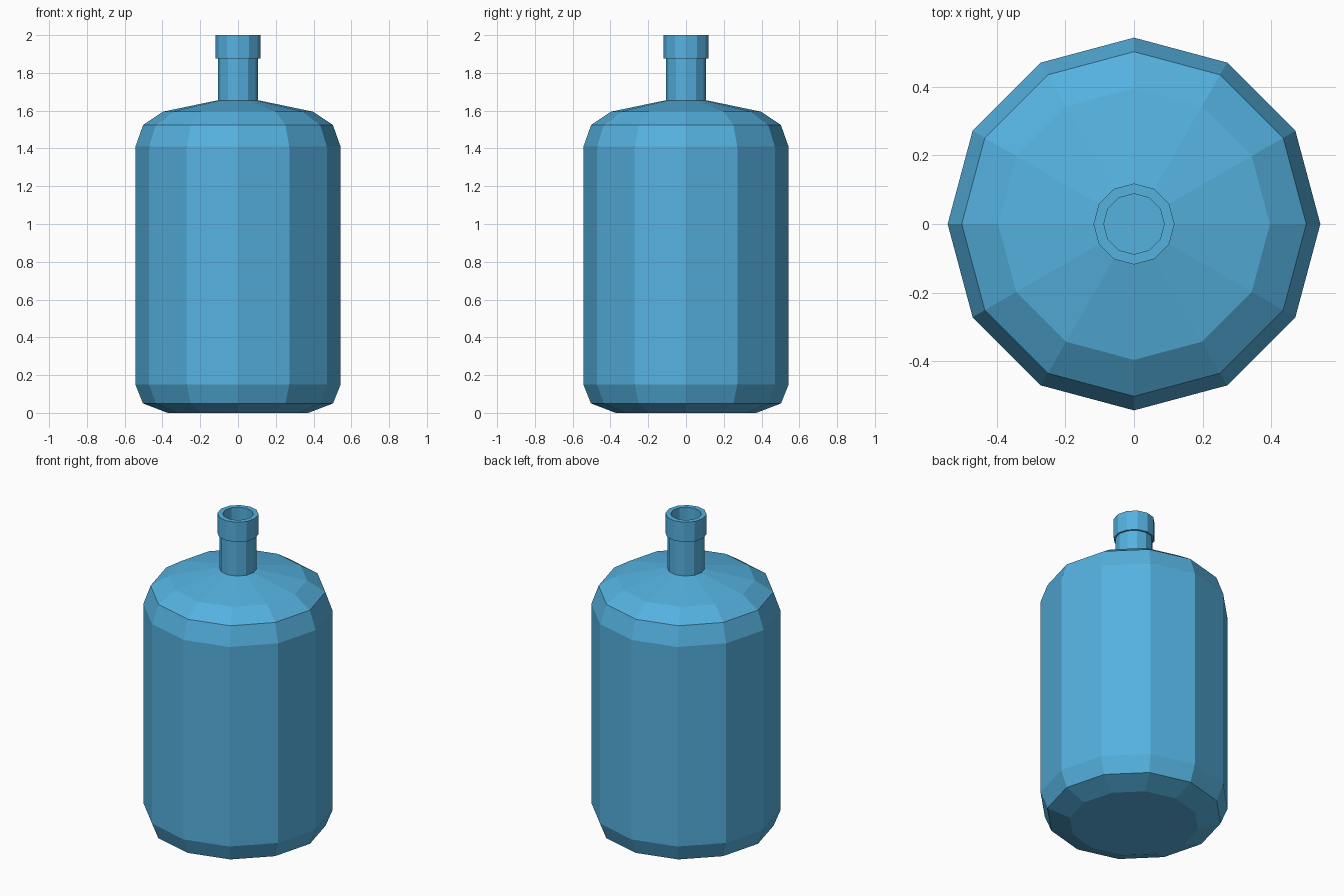
import bpy, bmesh
from math import cos, sin, tau

cube = bpy.data.objects.get("Cube")
if cube:
    bpy.data.objects.remove(cube, do_unlink=True)

SIDES = 12

blue = bpy.data.materials.new("water_blue")
blue.use_nodes = True
colour = (0.09, 0.44, 0.74, 1)
blue.diffuse_color = colour
blue.node_tree.nodes["Principled BSDF"].inputs["Base Color"].default_value = colour


def lathe(name, profile):
    """Spin a (radius, height) profile into a faceted solid, closed at both ends."""
    bm = bmesh.new()
    rings = [[bm.verts.new((r * cos(tau * i / SIDES), r * sin(tau * i / SIDES), z))
              for i in range(SIDES)] for r, z in profile]
    for low, high in zip(rings, rings[1:]):
        for i in range(SIDES):
            j = (i + 1) % SIDES
            bm.faces.new((low[i], low[j], high[j], high[i]))
    bm.faces.new(rings[0][::-1])
    bm.faces.new(rings[-1])
    mesh = bpy.data.meshes.new(name)
    bm.to_mesh(mesh)
    bm.free()
    mesh.materials.append(blue)
    obj = bpy.data.objects.new(name, mesh)
    bpy.context.collection.objects.link(obj)
    return obj


# Base, straight wall, shoulder, neck, collar, then down inside the mouth
lathe("bottle", [
    (0.372, 0), (0.503, 0.05), (0.543, 0.15),
    (0.543, 1.41), (0.502, 1.525), (0.396, 1.595),
    (0.107, 1.655), (0.107, 1.875),
    (0.118, 1.875), (0.118, 2),
    (0.088, 2), (0.088, 1.655),
])
